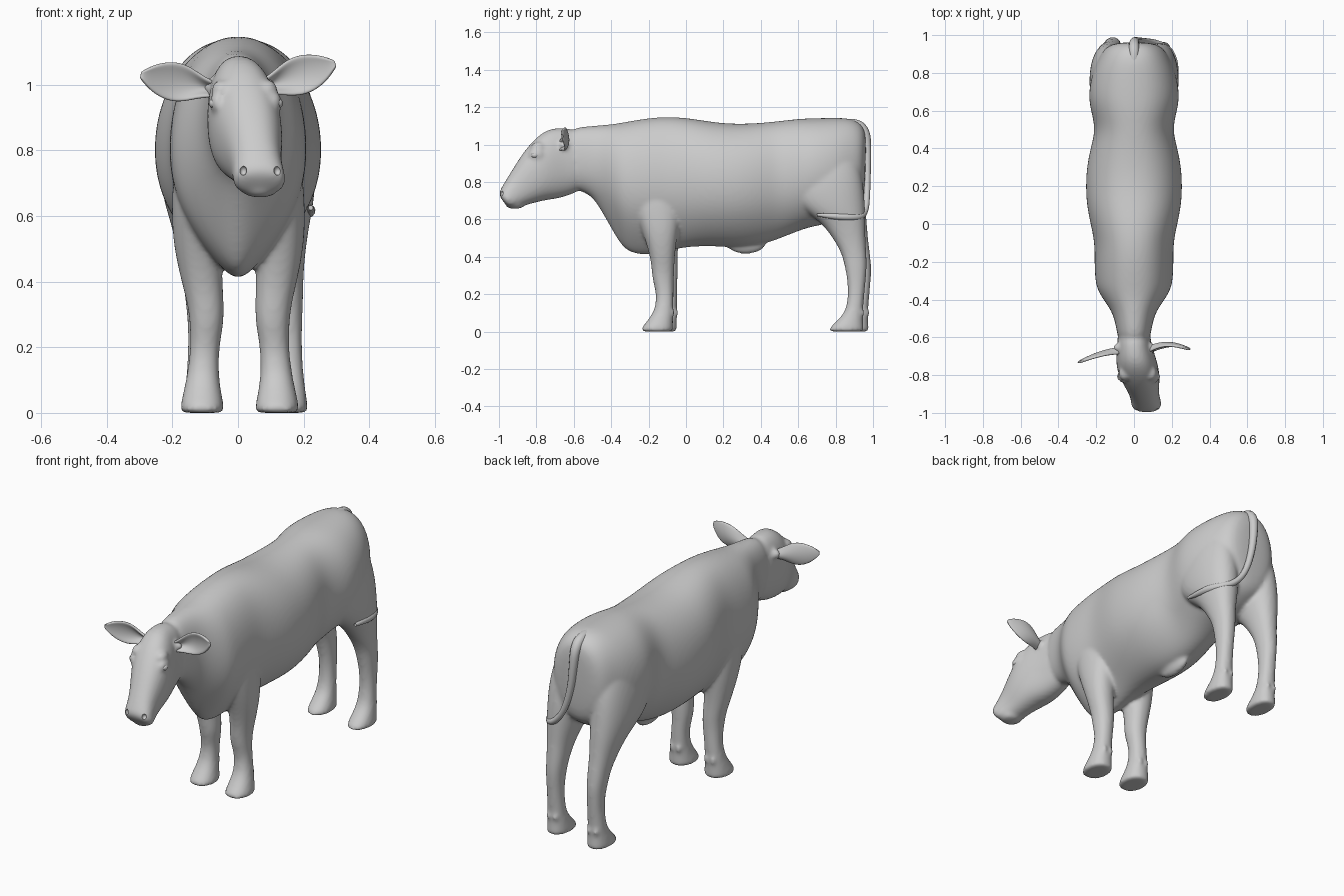
import bpy, bmesh, math
from mathutils import Vector, Matrix

if "Cube" in bpy.data.objects:
    bpy.data.objects.remove(bpy.data.objects["Cube"])


def new_object(name, bm):
    bmesh.ops.recalc_face_normals(bm, faces=bm.faces)
    me = bpy.data.meshes.new(name)
    bm.to_mesh(me)
    bm.free()
    ob = bpy.data.objects.new(name, me)
    bpy.context.collection.objects.link(ob)
    return ob


def activate(ob):
    bpy.ops.object.select_all(action='DESELECT')
    ob.select_set(True)
    bpy.context.view_layer.objects.active = ob


def modify(ob, kind, **settings):
    activate(ob)
    m = ob.modifiers.new(kind.title(), kind)
    for key, value in settings.items():
        setattr(m, key, value)
    bpy.ops.object.modifier_apply(modifier=m.name)


def loft(name, rings, n=2.1, sides=20):
    """Each ring: (y1, z1, y2, z2) ends of its long axis, centre x, half width, optional pinch of end 2."""
    bm = bmesh.new()
    loops = []
    for y1, z1, y2, z2, cx, w, *pinch in rings:
        c = Vector((cx, (y1 + y2) / 2, (z1 + z2) / 2))
        v = Vector((0, (y1 - y2) / 2, (z1 - z2) / 2))
        loop = []
        for i in range(sides):
            a = math.tau * i / sides
            ca, sa = math.cos(a), math.sin(a)
            x = math.copysign(abs(ca) ** (2 / n), ca) * w
            t = math.copysign(abs(sa) ** (2 / n), sa)
            if pinch and t < 0:
                x *= 1 - pinch[0] * t * t
            loop.append(bm.verts.new(c + v * t + Vector((x, 0, 0))))
        loops.append(loop)
    for a, b in zip(loops, loops[1:]):
        for i in range(sides):
            j = (i + 1) % sides
            bm.faces.new((a[i], a[j], b[j], b[i]))
    bm.faces.new(loops[0])
    bm.faces.new(loops[-1])
    ob = new_object(name, bm)
    modify(ob, 'SUBSURF', levels=2)
    return ob


def ball(name, loc, radii):
    bm = bmesh.new()
    bmesh.ops.create_uvsphere(bm, u_segments=24, v_segments=14, radius=1,
                              matrix=Matrix.Translation(loc) @ Matrix.Diagonal((*radii, 1)))
    return new_object(name, bm)


# Trunk and neck: y, top z, bottom z, half width, pinch toward the underside
trunk = [(-.64, 1.08, .77, .08, 0), (-.56, 1.097, .75, .093, 0), (-.50, 1.102, .72, .106, .1),
         (-.45, 1.107, .64, .128, .3), (-.40, 1.112, .55, .165, .5), (-.35, 1.12, .462, .197, .65),
         (-.30, 1.13, .414, .21, .65), (-.2, 1.147, .402, .214, .6), (-.1, 1.154, .427, .212, .5),
         (0, 1.148, .448, .234, .35), (.1, 1.132, .453, .255, .3), (.2, 1.118, .45, .26, .3),
         (.3, 1.115, .445, .255, .35), (.4, 1.12, .46, .235, .35), (.5, 1.13, .492, .206, .3),
         (.6, 1.142, .535, .232, .2), (.68, 1.145, .56, .246, .1), (.8, 1.147, .58, .226, 0),
         (.88, 1.145, .62, .188, 0)]
rings = [(y, t, y, b, 0, w, p) for y, t, b, w, p in trunk]
rings += [(.94, 1.115, .935, .66, 0, .155), (.967, 1.06, .957, .74, 0, .09)]
parts = [loft("trunk", rings, n=2.2)]

# Head, turned a little to one side
parts.append(loft("head", [
    (-.56, 1.08, -.52, .78, 0, .083), (-.66, 1.093, -.60, .735, 0, .09),
    (-.74, 1.088, -.68, .71, .01, .107), (-.815, 1.028, -.74, .703, .022, .113),
    (-.875, .953, -.79, .693, .037, .10), (-.925, .873, -.84, .68, .05, .082),
    (-.968, .803, -.88, .668, .06, .077), (-.994, .757, -.92, .66, .066, .084),
    (-1.004, .73, -.955, .665, .068, .066)], n=2.3))
parts.append(ball("lower_lip", (.066, -.915, .676), (.052, .05, .02)))
parts.append(ball("sheath", (0, .32, .478), (.035, .11, .062)))

# Legs: z, front y, back y, centre x, half width
front_leg = [(.95, -.25, -.1, .10, .05), (.82, -.30, -.05, .115, .068), (.72, -.30, -.03, .123, .076),
             (.6, -.26, -.03, .125, .079), (.5, -.222, -.048, .122, .074), (.4, -.192, -.06, .11, .063),
             (.33, -.184, -.062, .098, .056), (.27, -.178, -.066, .095, .052), (.2, -.158, -.066, .101, .044),
             (.13, -.165, -.067, .106, .048), (.09, -.184, -.068, .108, .053), (.05, -.214, -.069, .109, .061),
             (.02, -.239, -.069, .109, .067), (.002, -.239, -.069, .109, .067), (0, -.234, -.074, .109, .062)]
hind_leg = [(1.05, .66, .86, .10, .06), (.92, .57, .925, .12, .095), (.8, .545, .948, .13, .107),
            (.7, .565, .958, .132, .106), (.63, .65, .96, .13, .093), (.58, .725, .96, .128, .08),
            (.5, .785, .96, .125, .063),
            (.42, .832, .965, .12, .053), (.35, .848, .968, .118, .048), (.28, .862, .962, .115, .043),
            (.2, .867, .954, .115, .042), (.13, .857, .948, .115, .046), (.09, .837, .947, .115, .05),
            (.05, .799, .948, .115, .056), (.02, .766, .951, .115, .06), (.002, .766, .951, .115, .06),
            (0, .773, .946, .115, .055)]


def leg(name, rows, side, dx, dy):
    shifted = []
    for z, f, b, cx, w in rows:
        k = max(0, min(1, (.7 - z) / .4))      # stance shift fades out upward
        shifted.append((f + dy * k, z, b + dy * k, z, side * cx + dx * k, w))
    parts.append(loft(name, shifted, n=2.2))
    y, x = shifted[-6][2], shifted[-6][4]
    for s in (-1, 1):                          # dewclaws
        parts.append(ball("dewclaw", (x + s * .02, y - .01, .1), (.014, .016, .024)))


leg("front_leg_left", front_leg, -1, 0, .02)
leg("front_leg_right", front_leg, 1, .01, 0)
leg("hind_leg_left", hind_leg, -1, .005, .027)
leg("hind_leg_right", hind_leg, 1, .038, 0)

# Brows, eyelids and ear roots
for s in (-1, 1):
    parts.append(ball("eyelid", (.024 + s * .086, -.80, .945), (.024, .042, .034)))
    parts.append(ball("brow", (.02 + s * .07, -.79, .985), (.03, .04, .03)))
    parts.append(ball("ear_root", (.003 + s * .08, -.655, .995), (.035, .025, .026)))

# Fuse everything into one smooth skin
activate(parts[0])
for p in parts:
    p.select_set(True)
bpy.ops.object.join()
body = bpy.context.view_layer.objects.active
body.name = "body"
modify(body, 'REMESH', mode='VOXEL', voxel_size=.0095)
modify(body, 'SMOOTH', factor=.5, iterations=8)

# Nostrils
for s in (-1, 1):
    cutter = ball("nostril_cutter", (.068 + s * .052, -.986, .738), (.011, .014, .014))
    modify(body, 'BOOLEAN', operation='DIFFERENCE', object=cutter, solver='EXACT')
    bpy.data.objects.remove(cutter)

# Eyes
eyes = [ball("eye_" + nm, (.024 + s * .095, -.808, .943), (.018, .02, .016))
        for nm, s in (("left", -1), ("right", 1))]


# Cupped leaf-shaped ears
def ear(name, root, tip, bow):
    root, tip = Vector(root), Vector(tip)
    along = (tip - root).normalized()
    up = Vector((0, -1, 0)).cross(along).normalized()
    if up.z < 0:
        up.negate()
    widths = [.022, .03, .046, .058, .06, .052, .036, .008]
    bm = bmesh.new()
    grid = []
    for i, w in enumerate(widths):
        u = i / (len(widths) - 1)
        c = root.lerp(tip, u) + Vector((0, bow * math.sin(math.pi * u), 0))
        cup = .035 * (1 - u)
        grid.append([bm.verts.new(c + up * (w * k / 3) + Vector((0, -cup * (k / 3) ** 2, 0)))
                     for k in range(-3, 4)])
    for a, b in zip(grid, grid[1:]):
        for k in range(6):
            bm.faces.new((a[k], a[k + 1], b[k + 1], b[k]))
    ob = new_object(name, bm)
    modify(ob, 'SOLIDIFY', thickness=.014, offset=0)
    modify(ob, 'SUBSURF', levels=2)
    return ob


ears = [ear("ear_left", (-.075, -.655, .985), (-.298, -.735, 1.03), .012),
        ear("ear_right", (.075, -.65, .99), (.298, -.665, 1.065), .028)]

# Tail hanging down and swept round the right thigh
curve = bpy.data.curves.new("tail", 'CURVE')
curve.dimensions = '3D'
curve.bevel_depth = .018
curve.bevel_resolution = 4
curve.use_fill_caps = True
path = [(0, .80, 1.11, 1.3), (0, .90, 1.118, 1.6), (0, .958, 1.075, 1.5), (.005, .97, .98, 1.2),
        (.02, .97, .85, 1), (.06, .968, .72, .9), (.12, .96, .64, .9), (.18, .932, .612, 1),
        (.212, .87, .612, 1.1), (.22, .79, .617, 1), (.222, .70, .625, .4)]
spline = curve.splines.new('NURBS')
spline.points.add(len(path) - 1)
for pt, (x, y, z, r) in zip(spline.points, path):
    pt.co = (x, y, z, 1)
    pt.radius = r
spline.order_u = 3
spline.use_endpoint_u = True
spline.resolution_u = 6
tail = bpy.data.objects.new("tail", curve)
bpy.context.collection.objects.link(tail)
activate(tail)
bpy.ops.object.convert(target='MESH')
tail = bpy.context.view_layer.objects.active

for ob in [body, tail] + eyes + ears:
    activate(ob)
    bpy.ops.object.shade_smooth_by_angle(angle=math.radians(50))
